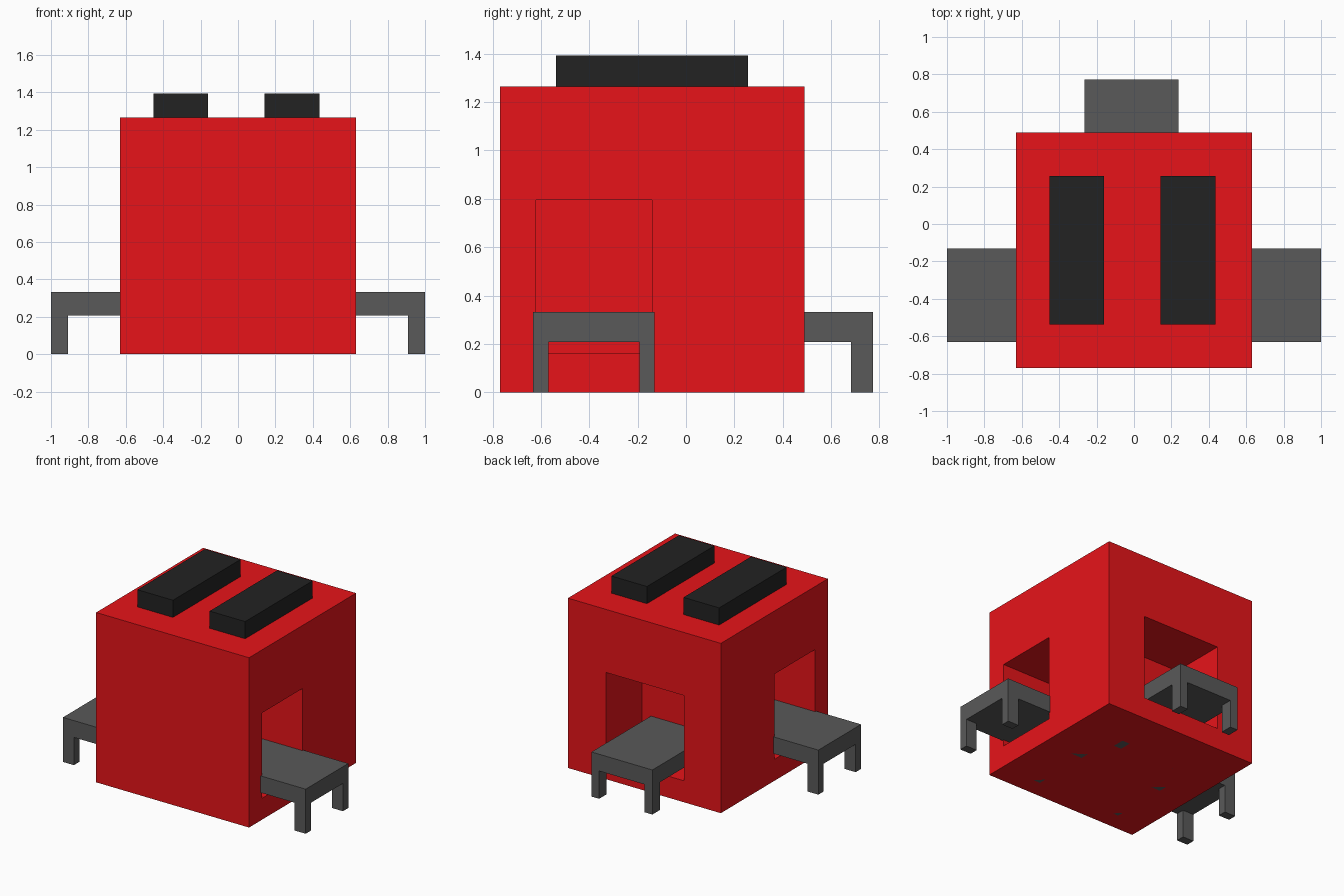
import bpy, bmesh
from mathutils import Matrix, Vector

if "Cube" in bpy.data.objects:
    bpy.data.objects.remove(bpy.data.objects["Cube"])


def material(name, color):
    m = bpy.data.materials.new(name)
    m.diffuse_color = (*color, 1)
    m.use_nodes = True
    m.node_tree.nodes["Principled BSDF"].inputs["Base Color"].default_value = m.diffuse_color
    return m


RED = material("red", (0.8, 0.007, 0.01))
GREY = material("dark grey", (0.1, 0.1, 0.1))
BLACK = material("black", (0.016, 0.016, 0.016))


def boxes(name, bounds, mat=None):
    """One object made of boxes, each given as (x0, x1, y0, y1, z0, z1)."""
    bm = bmesh.new()
    for x0, x1, y0, y1, z0, z1 in bounds:
        size = Vector((x1 - x0, y1 - y0, z1 - z0))
        centre = Vector((x0 + x1, y0 + y1, z0 + z1)) / 2
        bmesh.ops.create_cube(bm, size=1, matrix=Matrix.Translation(centre) @ Matrix.Diagonal((*size, 1)))
    mesh = bpy.data.meshes.new(name)
    bm.to_mesh(mesh)
    bm.free()
    if mat:
        mesh.materials.append(mat)
    ob = bpy.data.objects.new(name, mesh)
    bpy.context.collection.objects.link(ob)
    return ob


# Main block with a niche in the right, left and back faces
body = boxes("body", [(-0.63, 0.63, -0.77, 0.49, 0, 1.265)], RED)
cutter = boxes("niche_cutter", [
    (0.21, 0.70, -0.62, -0.14, 0.16, 0.795),
    (-0.70, -0.21, -0.62, -0.14, 0.16, 0.795),
    (-0.325, 0.317, 0.066, 0.60, 0.16, 0.795),
], RED)
cutter.hide_render = True
cut = body.modifiers.new("niches", 'BOOLEAN')
cut.operation = 'DIFFERENCE'
cut.solver = 'EXACT'
cut.object = cutter
bpy.context.view_layer.objects.active = body
bpy.ops.object.modifier_apply(modifier=cut.name)
bpy.data.objects.remove(cutter)

# Raised pads on the roof
boxes("left_roof_pad", [(-0.453, -0.16, -0.537, 0.257, 1.265, 1.393)], BLACK)
boxes("right_roof_pad", [(0.142, 0.435, -0.537, 0.257, 1.265, 1.393)], BLACK)


# Stools standing half inside the niches: long along local x, outer end at x = 0
def stool(name, location, angle):
    length, half, under, top = 0.70, 0.251, 0.207, 0.332
    parts = [(-length, 0, -half, half, under, top)]
    for x0 in (-length, -0.09):
        for y0 in (-half, half - 0.063):
            parts.append((x0, x0 + 0.09, y0, y0 + 0.063, 0, under))
    ob = boxes(name, parts, GREY)
    ob.data.transform(Matrix.Translation(location) @ Matrix.Rotation(angle, 4, 'Z'))


PI = 3.14159265
stool("right_stool", (1, -0.381, 0), 0)
stool("left_stool", (-1, -0.381, 0), PI)
stool("back_stool", (-0.013, 0.773, 0), PI / 2)
